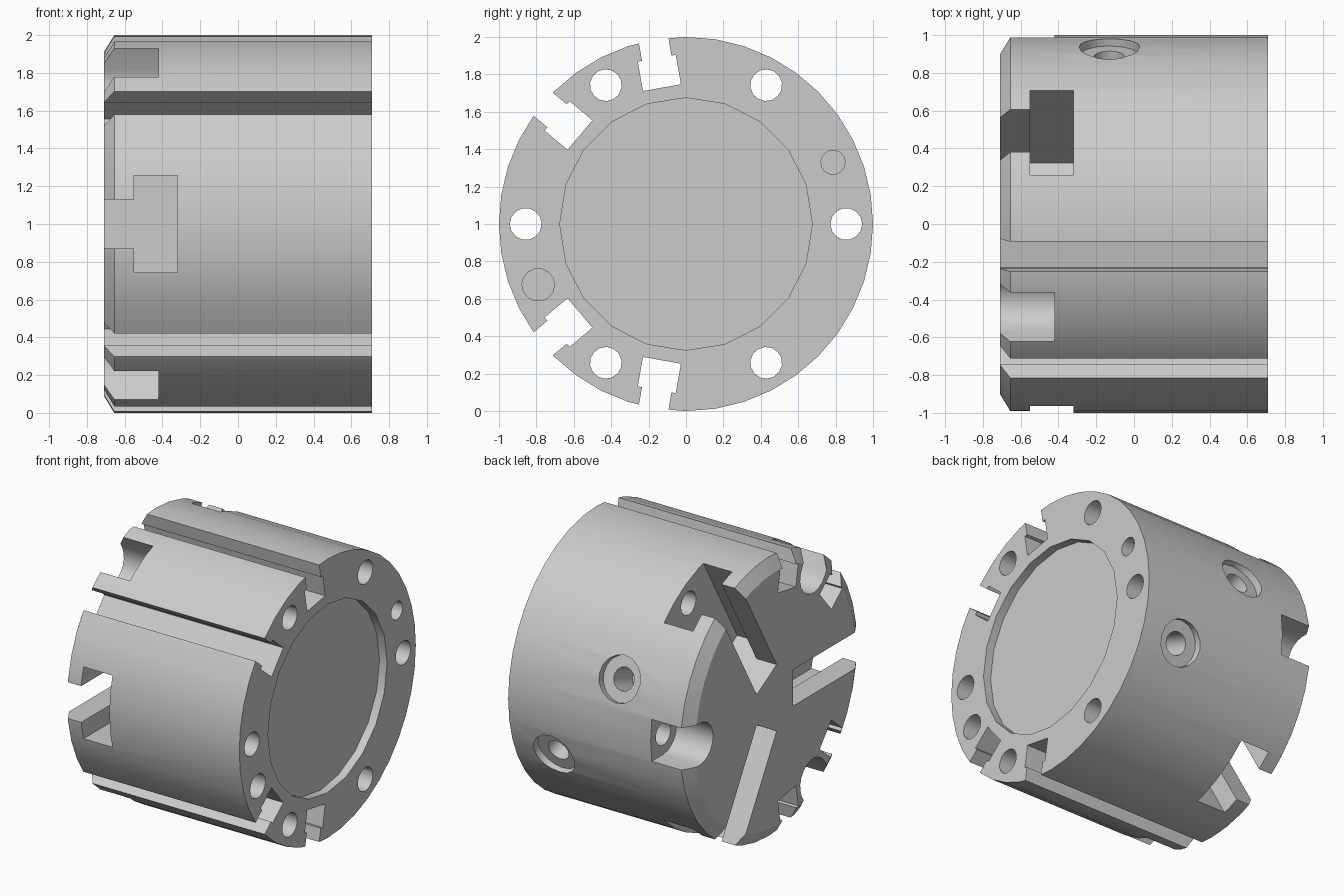
import bpy
import bmesh
from math import cos, sin, pi, radians
from mathutils import Matrix, Vector

cube = bpy.data.objects.get("Cube")
if cube:
    bpy.data.objects.remove(cube, do_unlink=True)

CENTRE = Vector((0, 0, 1))
FRONT, REAR = -0.71, 0.71   # jaw face and mounting face along x
BOLT_R = 0.857

steel = bpy.data.materials.new("steel_grey")
steel.use_nodes = True
grey = (0.6, 0.6, 0.6, 1)
steel.diffuse_color = grey
steel.node_tree.nodes["Principled BSDF"].inputs["Base Color"].default_value = grey


def frame(x, t, r):
    """Matrix whose columns are the given axes, centred on the body axis."""
    return Matrix.Translation(CENTRE) @ Matrix((x, t, r)).transposed().to_4x4()


def axes(angle):
    a = radians(angle)
    radial = Vector((0, cos(a), sin(a)))
    tangent = Vector((0, -sin(a), cos(a)))
    return radial, tangent, Vector((1, 0, 0))


def along(angle):
    """Profile in (radial, tangential), extruded along x."""
    radial, tangent, x = axes(angle)
    return frame(radial, tangent, x)


def inward(angle):
    """Profile in (tangential, x), extruded along the radius."""
    radial, tangent, x = axes(angle)
    return frame(tangent, x, radial)


def circle(radius, sides, cx=0, cy=0):
    return [(cx + radius * cos(2 * pi * i / sides),
             cy + radius * sin(2 * pi * i / sides)) for i in range(sides)]


def rect(x0, x1, half):
    return [(x0, -half), (x1, -half), (x1, half), (x0, half)]


def loft(name, profile, rings, matrix):
    """Loft a closed profile through (height, scale) rings."""
    bm = bmesh.new()
    loops = [[bm.verts.new((x * s, y * s, h)) for x, y in profile]
             for h, s in rings]
    for low, high in zip(loops, loops[1:]):
        for i in range(len(low)):
            j = (i + 1) % len(low)
            bm.faces.new((low[i], low[j], high[j], high[i]))
    bm.faces.new(loops[0][::-1])
    bm.faces.new(loops[-1])
    bm.transform(matrix)
    bmesh.ops.recalc_face_normals(bm, faces=bm.faces)
    mesh = bpy.data.meshes.new(name)
    bm.to_mesh(mesh)
    bm.free()
    mesh.materials.append(steel)
    obj = bpy.data.objects.new(name, mesh)
    bpy.context.collection.objects.link(obj)
    return obj


# Round body with a chamfer around the jaw face
body = loft("chuck_body", circle(1, 40),
            [(FRONT, 0.91), (-0.655, 1), (REAR, 1)], along(0))
bpy.context.view_layer.objects.active = body
body.select_set(True)


def cut(profile, start, end, matrix):
    cutter = loft("cutter", profile, [(start, 1), (end, 1)], matrix)
    cutter.hide_render = True
    mod = body.modifiers.new("cut", 'BOOLEAN')
    mod.operation = 'DIFFERENCE'
    mod.solver = 'EXACT'
    mod.object = cutter
    bpy.ops.object.modifier_apply(modifier=mod.name)
    bpy.data.objects.remove(cutter, do_unlink=True)


# Shallow round recess in the mounting face
cut(circle(0.675, 20), REAR - 0.06, REAR + 0.1, along(0))

# Undercut slots running the full length of the side
undercut = [(0.74, -0.103), (0.9, -0.103), (0.9, -0.08), (1.1, -0.08),
            (1.1, 0.08), (0.9, 0.08), (0.9, 0.103), (0.74, 0.103)]
for angle in (100, 140, 220, 260):
    cut(undercut, -1, 1, along(angle))

# Three radial T-slots for the jaws
tee = [(-0.13, -1), (0.13, -1), (0.13, -0.55), (0.257, -0.55),
       (0.257, -0.32), (-0.257, -0.32), (-0.257, -0.55), (-0.13, -0.55)]
for angle in (60, 180, 300):
    cut(tee, 0.2, 1.2, inward(angle))

# Three open-sided bolt head pockets between the jaws
pocket = [(BOLT_R + 0.15 * cos(pi / 2 + pi * i / 10),
           0.15 * sin(pi / 2 + pi * i / 10)) for i in range(11)]
pocket += [(1.2, -0.15), (1.2, 0.15)]
for angle in (0, 120, 240):
    cut(pocket, -1, -0.42, along(angle))

# Six mounting bolt holes
for angle in range(0, 360, 60):
    floor = -0.45 if angle % 120 == 0 else -0.37
    cut(circle(0.085, 14, BOLT_R), floor, 1, along(angle))

# Two blind holes in the mounting face
cut(circle(0.065, 14, 0.786, 0.33), 0.4, 1, along(0))
cut(circle(0.087, 14, -0.79, -0.325), 0.4, 1, along(0))

# Two counterbored radial holes in the back
for angle, x in ((20, -0.13), (-20, 0.39)):
    cut(circle(0.16, 16, 0, x), 0.945, 1.2, inward(angle))
    cut(circle(0.08, 14, 0, x), 0.72, 1.2, inward(angle))

bpy.ops.object.shade_smooth_by_angle(angle=radians(28))
